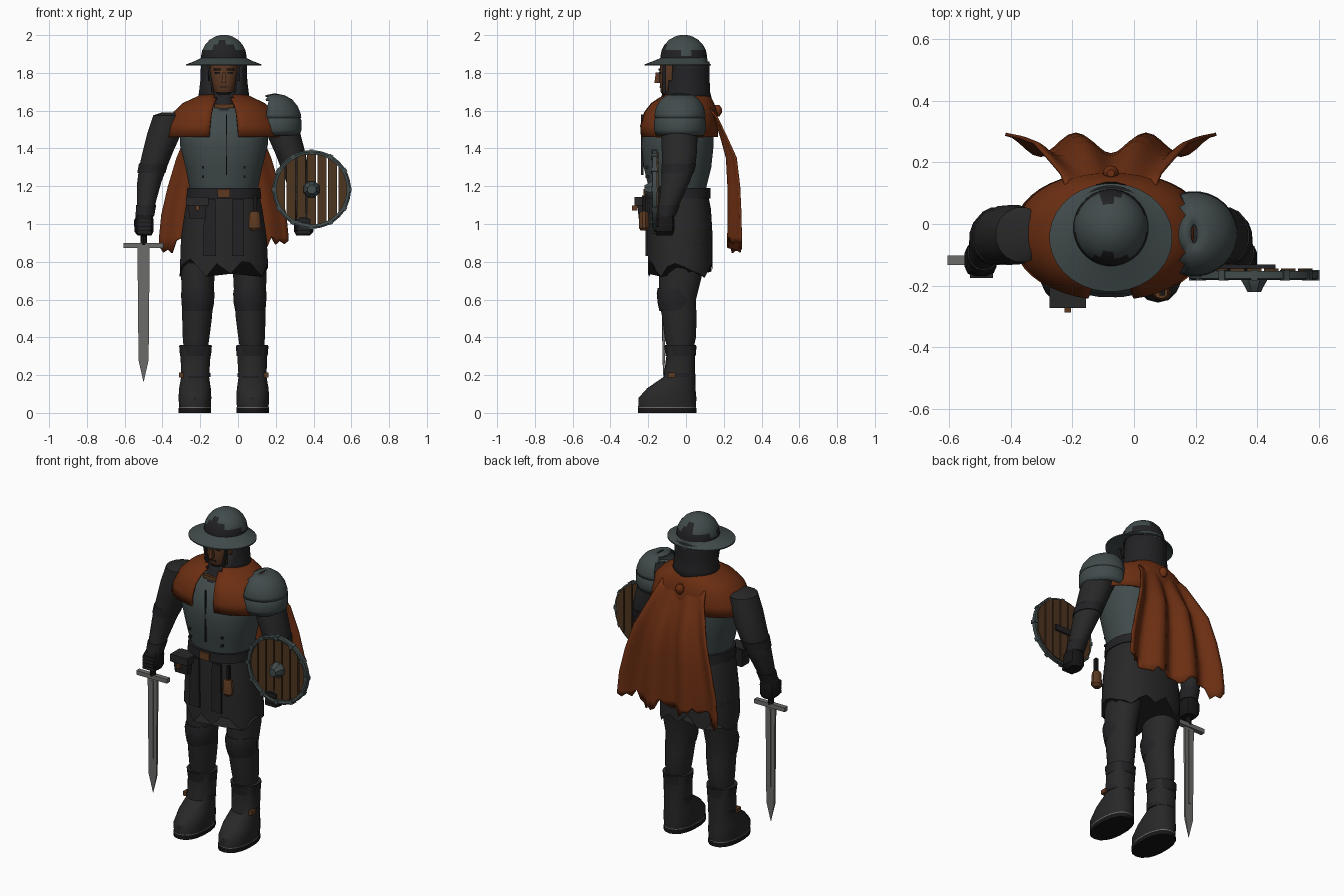
import bpy, bmesh, math, random
from mathutils import Vector, Matrix

random.seed(4)
if "Cube" in bpy.data.objects:
    bpy.data.objects.remove(bpy.data.objects["Cube"])
CX = -0.075   # body centre line


def material(name, *rgb):
    m = bpy.data.materials.new(name)
    m.use_nodes = True
    m.diffuse_color = (*rgb, 1)
    b = m.node_tree.nodes["Principled BSDF"]
    b.inputs["Base Color"].default_value = (*rgb, 1)
    b.inputs["Roughness"].default_value = 0.8
    return m


cloth = material("black cloth", 0.021, 0.021, 0.022)
mail = material("dark mail", 0.016, 0.016, 0.018)
steel = material("dull steel", 0.053, 0.070, 0.071)
rust = material("rust red wool", 0.15, 0.028, 0.006)
wood = material("plank wood", 0.075, 0.035, 0.014)
leather = material("brown leather", 0.11, 0.042, 0.015)
bright = material("blade steel", 0.15, 0.15, 0.145)
skin = material("skin", 0.10, 0.038, 0.016)
dark = material("dark hair", 0.009, 0.008, 0.008)


def finish(name, bm, mats, rule=None, angle=35):
    """Turn a bmesh into a shaded object; rule picks the colour of a face centre."""
    bmesh.ops.recalc_face_normals(bm, faces=bm.faces)
    me = bpy.data.meshes.new(name)
    for m in mats if isinstance(mats, list) else [mats]:
        me.materials.append(m)
    if rule:
        for f in bm.faces:
            f.material_index = int(rule(f.calc_center_median()))
    bm.to_mesh(me)
    bm.free()
    ob = bpy.data.objects.new(name, me)
    bpy.context.scene.collection.objects.link(ob)
    bpy.ops.object.select_all(action='DESELECT')
    ob.select_set(True)
    bpy.context.view_layer.objects.active = ob
    bpy.ops.object.shade_smooth_by_angle(angle=math.radians(angle))
    return ob


def loft(name, rings, mats, n=20, p=2, cap=True, loop=False, cut=None, move=None,
         turn=None, rule=None, angle=35):
    """Skin through level superellipse rings (x, y, z, rx, ry)."""
    bm = bmesh.new()
    grid = []
    for x, y, z, rx, ry in rings:
        row = []
        for i in range(n):
            a = math.tau * (i + 0.5) / n
            c, s = math.cos(a), math.sin(a)
            row.append(bm.verts.new((x + rx * math.copysign(abs(c) ** (2 / p), c),
                                     y + ry * math.copysign(abs(s) ** (2 / p), s), z)))
        grid.append(row)
    pairs = list(zip(grid, grid[1:])) + ([(grid[-1], grid[0])] if loop else [])
    for a, b in pairs:
        for i in range(n):
            j = (i + 1) % n
            bm.faces.new((a[i], a[j], b[j], b[i]))
    if cap and not loop:
        bm.faces.new(grid[0])
        bm.faces.new(grid[-1])
    if cut:
        gone = [f for f in bm.faces if cut(f.calc_center_median())]
        bmesh.ops.delete(bm, geom=gone, context='FACES')
    for v in bm.verts:
        if move:
            v.co = move(v.co)
    if turn:
        bm.transform(turn)
    return finish(name, bm, mats, rule, angle)


def box(name, centre, size, mat, taper=1.0, rot=None):
    bm = bmesh.new()
    bmesh.ops.create_cube(bm, size=1)
    for v in bm.verts:
        k = taper if v.co.z < 0 else 1
        v.co = Vector((v.co.x * size[0] * k, v.co.y * size[1] * k, v.co.z * size[2]))
    if rot:
        bm.transform(rot)
    bm.transform(Matrix.Translation(centre))
    return finish(name, bm, mat)


def body(rows):
    return [(CX, cy, z, rx, ry) for z, rx, ry, cy in rows]


def thicken(ob, t):
    m = ob.modifiers.new("thickness", 'SOLIDIFY')
    m.thickness = t
    m.offset = 0


# Torso, skirt, belt
loft("breastplate", body([(1.16, .175, .15, -.045), (1.2, .185, .155, -.045), (1.3, .205, .18, -.045),
     (1.42, .235, .193, -.045), (1.5, .235, .188, -.04), (1.58, .21, .155, -.03),
     (1.65, .12, .11, -.01)]), steel, n=24, p=2.3)
box("breastplate_seam", (CX + .015, -.232, 1.42), (.006, .012, .32), mail)
for s in (-1, 1):
    for z in (1.25, 1.3):
        box("breastplate_rivet", (CX + s * .11, -.205, z), (.012, .02, .012), mail)


def hem(co):
    if co.z < .8:
        co.z += .035 * math.sin(co.x * 43) + random.uniform(-.02, .03)
    return co


loft("skirt", body([(1.17, .185, .155, -.04), (1.08, .205, .168, -.035), (.93, .228, .172, -.03),
     (.76, .235, .172, -.03)]), cloth, n=28, p=2.4, move=hem)
loft("belt", body([(1.135, .2, .174, -.042), (1.19, .195, .172, -.042)]), mail, n=24, p=2.3)
box("belt_buckle", (CX, -.218, 1.163), (.065, .016, .045), leather)
for s in (-1, 1):
    box("skirt_front_flap", (CX + s * .075, -.208, .98), (.06, .012, .3), mail, taper=1.1)

# Legs and boots
for side, s in (("right", -1), ("left", 1)):
    def limb(rows):
        return [(CX + s * dx, cy, z, rx, ry) for z, dx, cy, rx, ry in rows]
    loft(side + "_leg", limb([(.9, .13, -.02, .1, .13), (.72, .138, -.03, .09, .115), (.6, .138, -.045, .084, .1),
         (.5, .142, -.035, .08, .092), (.4, .147, -.03, .072, .085), (.3, .15, -.03, .06, .06)]), cloth, n=16)
    loft(side + "_knee_wrap", limb([(.66, .138, -.05, .086, .1), (.63, .138, -.055, .091, .1),
         (.58, .138, -.05, .088, .1), (.54, .14, -.045, .082, .096)]), mail, n=14)
    loft(side + "_boot", limb([(.03, .153, -.1, .085, .153), (.08, .153, -.098, .088, .153), (.13, .153, -.078, .085, .128),
         (.19, .152, -.035, .075, .084), (.3, .15, -.028, .08, .076), (.36, .15, -.03, .085, .083)]),
         cloth, n=18, p=2.3)
    loft(side + "_boot_cuff", limb([(.3, .15, -.028, .083, .079), (.355, .15, -.03, .088, .086)]), mail, n=18)
    loft(side + "_boot_strap", limb([(.19, .151, -.032, .081, .083), (.212, .151, -.032, .081, .08)]), mail, n=18)
    box(side + "_boot_buckle", (CX + s * .225, -.075, .2), (.025, .04, .025), leather)
    loft(side + "_sole", limb([(0, .153, -.1, .087, .155), (.026, .153, -.1, .087, .155)]), dark, n=18, p=2.3)
    loft(side + "_welt", limb([(.026, .153, -.1, .0865, .154), (.032, .153, -.1, .0865, .154)]), bright, n=18, p=2.3)

    # Arms and hands
    loft(side + "_arm", limb([(1.59, .275, -.035, .055, .06), (1.575, .29, -.035, .085, .09),
         (1.48, .315, -.035, .092, .098), (1.38, .35, -.035, .082, .095), (1.3, .375, -.04, .075, .09),
         (1.22, .395, -.055, .065, .075), (1.12, .41, -.085, .052, .058), (1.05, .417, -.108, .044, .048)]),
         cloth, n=16)
    loft(side + "_elbow_band", limb([(1.32, .372, -.038, .079, .094), (1.27, .384, -.045, .076, .088)]), mail, n=16)
    loft(side + "_glove_cuff", limb([(1.1, .412, -.092, .055, .06), (1.04, .418, -.11, .05, .053)]), mail, n=14)
    loft(side + "_fist", limb([(1.05, .42, -.112, .042, .048), (1.02, .423, -.116, .053, .056),
         (.96, .423, -.116, .052, .055), (.94, .42, -.114, .038, .044)]), dark, n=12, p=3)
    for k in range(4):
        box(side + "_finger", (CX + s * .42, -.163, .955 + k * .021), (.075, .024, .017), mail)

# Mantle with a front opening
mantle = loft("mantle", body([(1.69, .1, .105, .005), (1.665, .15, .135, -.005), (1.635, .215, .165, -.02),
              (1.59, .262, .19, -.03), (1.52, .295, .203, -.038), (1.46, .312, .2, -.037)]), rust, n=44, p=2.2,
              cap=False, cut=lambda c: c.y < 0 and abs(c.x - CX) < .055)
thicken(mantle, .012)
box("mantle_clasp", (CX, -.155, 1.625), (.1, .02, .02), leather)
loft("throat", body([(1.6, .09, .12, -.05), (1.7, .07, .09, -.03)]), mail, n=16)

# Cape with folds and a torn hem
rows = [(1.64, .14, .13, 0), (1.56, .165, .16, .006), (1.46, .205, .2, .014), (1.35, .25, .24, .024),
        (1.2, .295, .253, .029), (1.05, .33, .257, .032), (.93, .342, .257, .034), (.88, .342, .257, .035)]
bm = bmesh.new()
cols = 30
grid = []
for r, (z, hw, y, amp) in enumerate(rows):
    row = []
    for i in range(cols + 1):
        u = i / cols * 2 - 1
        tear = random.uniform(-.02, .045) + .025 * math.sin(u * 9) if r == len(rows) - 1 else 0
        row.append(bm.verts.new((CX + hw * u, y - amp * math.cos(3 * math.pi * u) - .03 * (r == 0) * u * u, z + tear)))
    grid.append(row)
for a, b in zip(grid, grid[1:]):
    for i in range(cols):
        bm.faces.new((a[i], a[i + 1], b[i + 1], b[i]))
thicken(finish("cape", bm, rust), .01)
loft("cape_knot", [(CX, .165, z, r, r) for z, r in ((1.57, .012), (1.59, .026), (1.61, .026), (1.63, .012))], rust, n=10)

# Head, hood and face
loft("head", body([(1.675, .035, .05, -.07), (1.7, .055, .075, -.06), (1.75, .07, .09, -.05),
     (1.8, .075, .093, -.048), (1.86, .075, .09, -.045)]), [skin, dark], n=20, p=2.6,
     rule=lambda c: c.z < 1.69)
coif = loft("mail_hood", body([(1.65, .135, .13, .005), (1.7, .126, .116, .006), (1.76, .119, .112, .008),
            (1.82, .117, .11, .01), (1.86, .115, .11, .01)]), mail, n=28, cap=False,
            cut=lambda c: c.y < 0 and abs(c.x - CX) < .075 and c.z > 1.69)
thicken(coif, .012)
box("nose", (CX, -.146, 1.775), (.016, .028, .055), skin, taper=1.5)
box("mouth", (CX, -.134, 1.725), (.04, .012, .007), dark)
box("goatee", (CX, -.115, 1.69), (.05, .03, .035), dark, taper=.5)
for s in (-1, 1):
    box("eye", (CX + s * .033, -.138, 1.8), (.026, .009, .01), dark)
    box("eyebrow", (CX + s * .034, -.14, 1.818), (.038, .012, .009), dark)
    box("chin_strap", (CX + s * .07, -.115, 1.77), (.01, .018, .16), mail,
        rot=Matrix.Rotation(s * .18, 4, 'Y'))

# Kettle helmet, darker and worn around the lower dome
loft("helmet_dome", body([(1.86, .122, .125, -.012), (1.89, .121, .124, -.012), (1.92, .115, .118, -.012),
     (1.95, .099, .102, -.012), (1.975, .076, .078, -.012), (1.993, .045, .046, -.012), (2.0, .02, .02, -.012)]),
     [steel, mail], n=28,
     rule=lambda c: c.z < 1.925 + .035 * math.cos(2 * math.atan2(c.x - CX, -c.y)) + .012 * math.sin(c.x * 60))
loft("helmet_brim", body([(1.878, .122, .125, -.012), (1.862, .155, .145, -.03), (1.845, .2, .176, -.044),
     (1.838, .2, .176, -.044), (1.852, .15, .14, -.03), (1.86, .112, .114, -.012)]), steel, n=32, loop=True)

# Shoulder plates on the left arm
def plate(name, shape, y=-.032):
    ob = loft(name, [(.195, y, z, rx, ry) for z, rx, ry in shape], steel, n=28, cap=False,
              cut=lambda c: c.x < .162)
    thicken(ob, .01)


plate("shoulder_plate_upper", [(1.685, .01, .03), (1.677, .05, .07), (1.655, .09, .1), (1.62, .118, .122),
                               (1.58, .134, .13), (1.56, .136, .131)])
plate("shoulder_plate_lower", [(1.575, .12, .118), (1.55, .136, .132), (1.5, .137, .134), (1.47, .128, .122)])

# Round shield
SX, SZ = .39, 1.183
FACE = Matrix.Translation((SX, 0, SZ)) @ Matrix.Rotation(math.pi / 2, 4, 'X')
planks = 7
for i in range(planks):
    bm = bmesh.new()
    w = .386 / planks
    xs = [-.193 + w * i + .004 + (w - .008) * k / 3 for k in range(4)]
    edge = [(x, math.sqrt(.198 ** 2 - x * x)) for x in xs]
    outline = edge + [(x, -h) for x, h in reversed(edge)]
    f = bm.faces.new([bm.verts.new((SX + x, -.164, SZ + z)) for x, z in outline])
    ext = bmesh.ops.extrude_face_region(bm, geom=[f])["geom"]
    bmesh.ops.translate(bm, verts=[v for v in ext if isinstance(v, bmesh.types.BMVert)], vec=(0, .019, 0))
    finish("shield_plank", bm, wood)
loft("shield_rim", [(0, 0, h, r, r) for h, r in ((.153, .208), (.177, .208), (.181, .2), (.177, .186), (.153, .186))],
     steel, n=36, loop=True, turn=FACE)
loft("shield_boss", [(0, 0, h, r, r) for h, r in ((.16, .046), (.182, .046), (.205, .032), (.22, .024))],
     steel, n=8, turn=FACE)
for k in range(12):
    a = math.tau * k / 12
    box("shield_clamp", (SX + .199 * math.cos(a), -.167, SZ + .199 * math.sin(a)), (.026, .034, .022), steel,
        rot=Matrix.Rotation(-a, 4, 'Y'))
box("shield_strap", (SX - .03, -.138, SZ), (.2, .012, .035), mail)

# Sword
WX, WY = -.5, -.118
loft("sword_blade", [(WX, WY, z, rx, ry) for z, rx, ry in ((.88, .034, .01), (.28, .028, .009), (.165, .001, .001))],
     bright, n=4, turn=None, move=lambda c: Vector((WX + (c.x - WX) * 1.35, c.y, c.z)), angle=10)
box("sword_fuller", (WX, WY, .62), (.012, .02, .48), bright)
box("sword_guard", (WX, WY, .886), (.21, .03, .026), bright)
loft("sword_grip", [(WX, WY, z, .018, .018) for z in (.89, 1.1)], dark, n=10)

# Belt pouch and sheathed knife
box("pouch", (-.215, -.215, 1.085), (.105, .09, .11), mail, taper=.8)
box("pouch_flap", (-.215, -.227, 1.12), (.12, .09, .045), cloth)
box("pouch_toggle", (-.215, -.272, 1.085), (.022, .03, .025), leather)
loft("knife_sheath", [(.088, -.222, z, rx, ry) for z, rx, ry in
     ((.965, .02, .018), (.98, .035, .028), (1.05, .03, .026), (1.065, .022, .02))], leather, n=10)
box("knife_handle", (.092, -.222, 1.1), (.018, .02, .1), dark)
